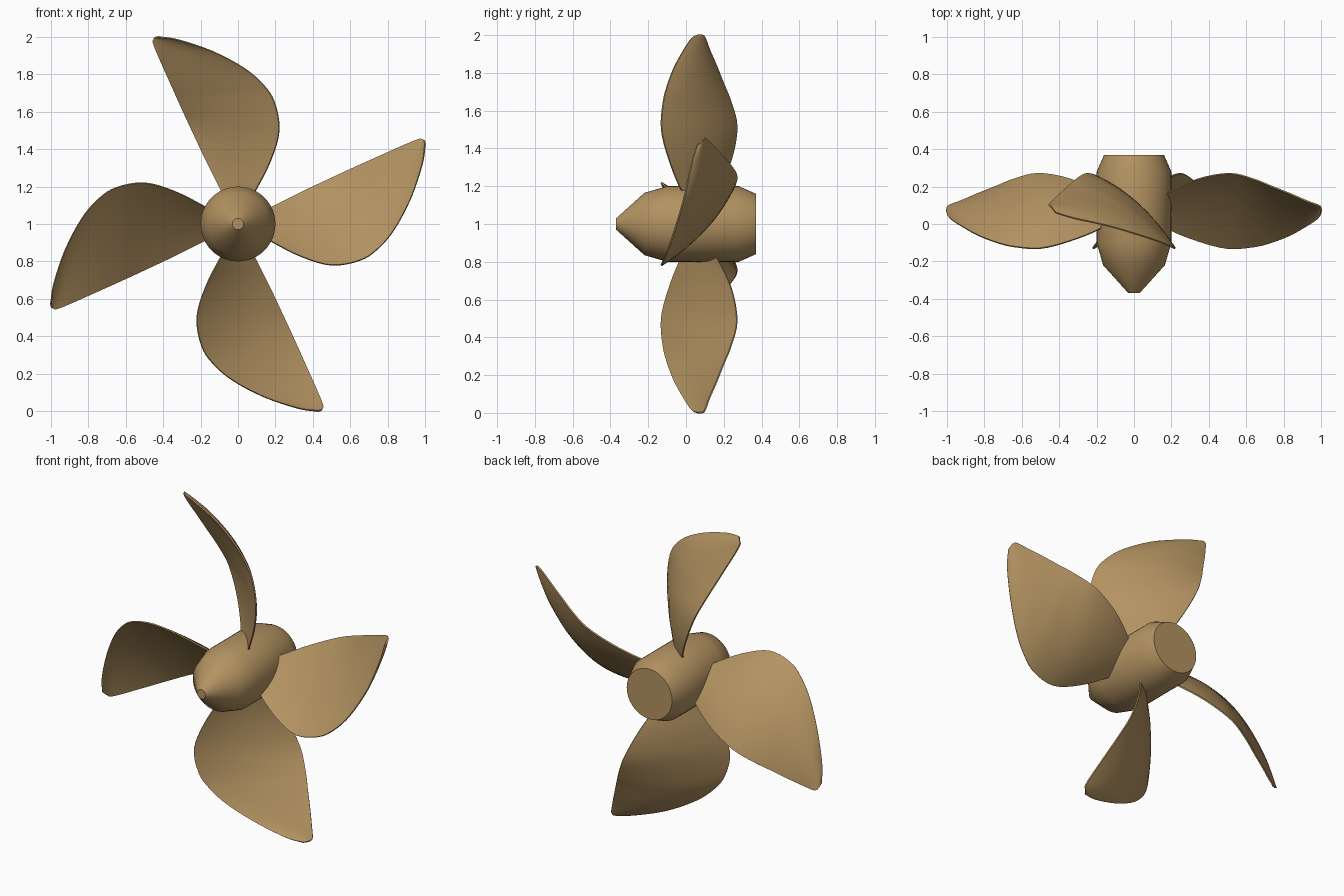
import bpy, bmesh, math
from mathutils import Vector, Matrix

if "Cube" in bpy.data.objects:
    bpy.data.objects.remove(bpy.data.objects["Cube"])

mat = bpy.data.materials.new("bronze")
mat.diffuse_color = (0.45, 0.29, 0.12, 1)
mat.use_nodes = True
mat.node_tree.nodes["Principled BSDF"].inputs["Base Color"].default_value = mat.diffuse_color


def finish(bm, name):
    bmesh.ops.recalc_face_normals(bm, faces=bm.faces[:])
    mesh = bpy.data.meshes.new(name)
    bm.to_mesh(mesh)
    bm.free()
    mesh.materials.append(mat)
    ob = bpy.data.objects.new(name, mesh)
    bpy.context.collection.objects.link(ob)
    bpy.ops.object.select_all(action='DESELECT')
    ob.select_set(True)
    bpy.context.view_layer.objects.active = ob
    bpy.ops.object.shade_smooth_by_angle(angle=math.radians(40))
    return ob


def loft(rings, name):
    bm = bmesh.new()
    loops = [[bm.verts.new(p) for p in ring] for ring in rings]
    for a, b in zip(loops, loops[1:]):
        for i in range(len(a)):
            j = (i + 1) % len(a)
            bm.faces.new((a[i], a[j], b[j], b[i]))
    bm.faces.new(loops[0])
    bm.faces.new(loops[-1])
    return finish(bm, name)


def spline(pts, steps=4):
    # Catmull-Rom through the points
    p = [Vector(q) for q in pts]
    p = [2 * p[0] - p[1]] + p + [2 * p[-1] - p[-2]]
    out = []
    for i in range(1, len(p) - 2):
        a, b, c, d = p[i - 1:i + 3]
        for k in range(steps):
            t = k / steps
            out.append(0.5 * (2 * b + (c - a) * t + (2 * a - 5 * b + 4 * c - d) * t * t
                              + (3 * b - a - 3 * c + d) * t ** 3))
    return out + [p[-2]]


# Hub: profile of (y, radius) turned around the shaft axis
hub_profile = [(-0.37, 0.03), (-0.22, 0.165), (-0.10, 0.2), (0.28, 0.2), (0.37, 0.16)]
N = 48
loft([[(r * math.cos(2 * math.pi * i / N), y, 1 + r * math.sin(2 * math.pi * i / N))
       for i in range(N)] for y, r in hub_profile], "hub")

# Blade edges as (x, y, height above axis) for the blade that points up
straight_edge = spline([(-0.06, 0.11, 0.11), (-0.095, 0.17, 0.19), (-0.17, 0.24, 0.34),
                        (-0.25, 0.27, 0.51), (-0.31, 0.24, 0.64), (-0.355, 0.20, 0.74),
                        (-0.40, 0.16, 0.84), (-0.435, 0.125, 0.92), (-0.455, 0.105, 0.975),
                        (-0.448, 0.095, 0.995)])
round_edge = spline([(0.05, 0.03, 0.11), (0.10, -0.03, 0.19), (0.175, -0.09, 0.34),
                     (0.22, -0.13, 0.50), (0.195, -0.12, 0.65), (0.135, -0.095, 0.745),
                     (0.03, -0.06, 0.835), (-0.14, -0.01, 0.925), (-0.32, 0.03, 0.985),
                     (-0.42, 0.06, 1.0)])

# Blade sections: thin cambered lens between the two edges
M = 12
rings = []
for k, (a, b) in enumerate(zip(straight_edge, round_edge)):
    k0, k1 = max(k - 1, 0), min(k + 1, len(round_edge) - 1)
    span = straight_edge[k1] + round_edge[k1] - straight_edge[k0] - round_edge[k0]
    n = (b - a).cross(span).normalized()
    if n.y < 0:
        n = -n
    size = min((b - a).length / 0.6, 1)
    front, back = [], []
    for i in range(M + 1):
        t = (1 - math.cos(math.pi * i / M)) / 2
        hump = 4 * t * (1 - t)
        centre = a.lerp(b, t) + n * 0.032 * hump * size
        half = 0.004 + 0.014 * hump * size
        front.append(centre - n * half)
        back.append(centre + n * half)
    rings.append(front + back[::-1])

# Four blades around the hub
for q in range(4):
    m = Matrix.Translation((0, 0, 1)) @ Matrix.Rotation(q * math.pi / 2, 4, 'Y')
    loft([[m @ p for p in ring] for ring in rings], f"blade_{q + 1}")
